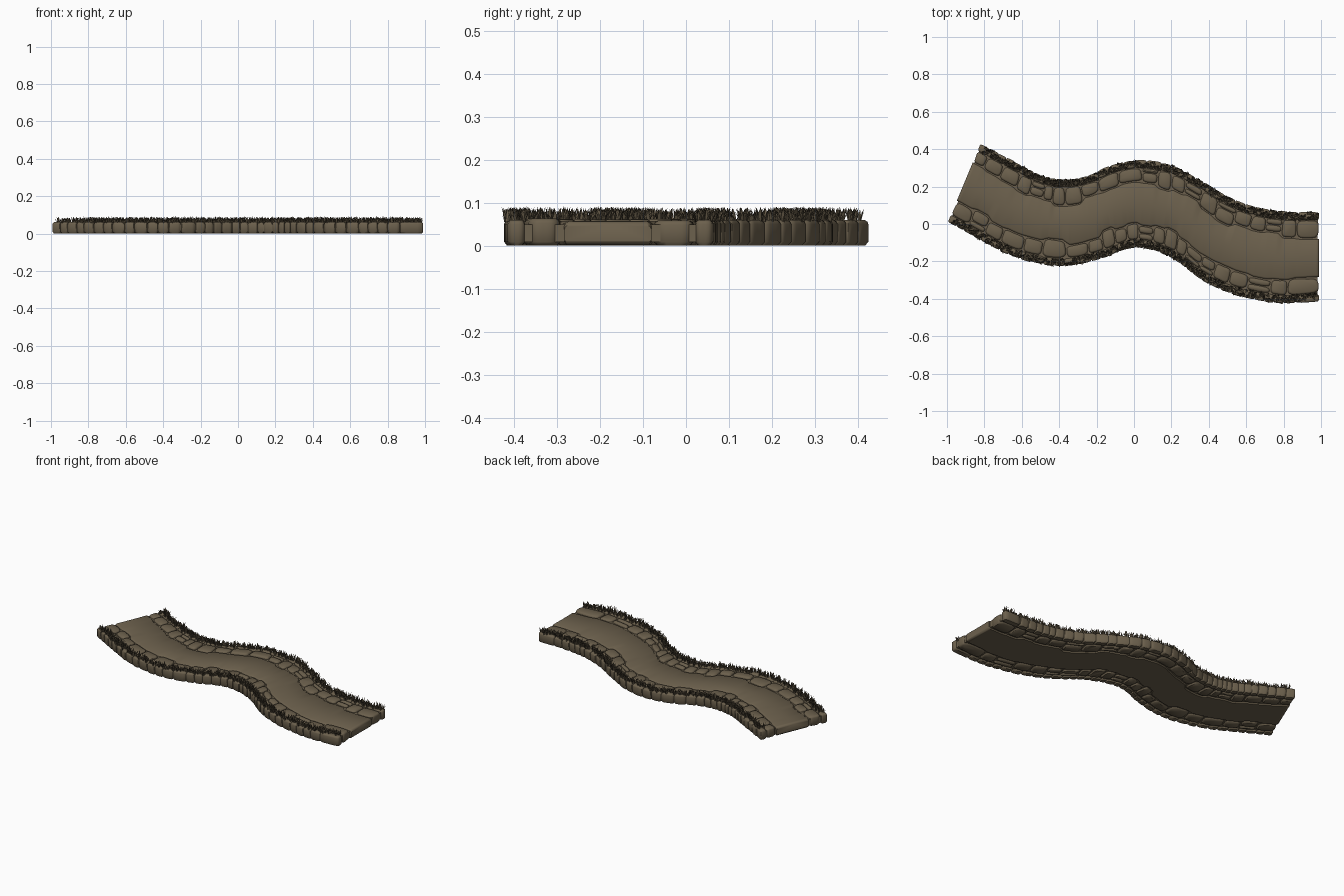
import bpy, math, random
from mathutils import Vector

if "Cube" in bpy.data.objects:
    bpy.data.objects.remove(bpy.data.objects["Cube"])

random.seed(7)
# paired points on the far and near borders of the winding path
FAR = [(-.82, .43), (-.62, .325), (-.50, .265), (-.38, .24), (-.25, .26), (-.12, .315), (.02, .343),
       (.19, .32), (.36, .235), (.50, .15), (.64, .095), (.80, .07), (.99, .065)]
NEAR = [(-.995, .01), (-.80, -.10), (-.62, -.185), (-.38, -.228), (-.17, -.185), (-.06, -.142), (.03, -.128),
        (.14, -.155), (.25, -.215), (.36, -.30), (.52, -.375), (.76, -.425), (.99, -.418)]


def spline(pts, n=50):
    p = [Vector(q) for q in pts]
    p = [2 * p[0] - p[1]] + p + [2 * p[-1] - p[-2]]
    out = []
    for i in range(1, len(p) - 2):
        a, b, c, d = p[i - 1:i + 3]
        for k in range(n):
            t = k / n
            out.append(.5 * (2 * b + (c - a) * t + (2 * a - 5 * b + 4 * c - d) * t * t
                             + (3 * b - a - 3 * c + d) * t ** 3))
    return out + [p[-2]]


F, N = spline(FAR), spline(NEAR)


def arc_table(w):
    c = [N[i].lerp(F[i], w) for i in range(len(F))]
    s = [0.0]
    for i in range(1, len(c)):
        s.append(s[-1] + (c[i] - c[i - 1]).length)
    return [v / s[-1] for v in s]


ARC = arc_table(.5)


def P(u, t, z):
    """u along the path 0..1, t across it 0 (near) .. 1 (far)."""
    u = min(max(u, 0), 1)
    lo, hi = 0, len(ARC) - 1
    while hi - lo > 1:
        m = (lo + hi) // 2
        lo, hi = (m, hi) if ARC[m] <= u else (lo, m)
    k = (u - ARC[lo]) / (ARC[hi] - ARC[lo])
    v = N[lo].lerp(N[hi], k).lerp(F[lo].lerp(F[hi], k), t)
    return (v.x, v.y, z)


def material(name, c):
    m = bpy.data.materials.new(name)
    m.diffuse_color = (*c, 1)
    m.use_nodes = True
    m.node_tree.nodes["Principled BSDF"].inputs["Base Color"].default_value = m.diffuse_color
    return m


STONE = material("earthy stone", (.150, .118, .074))
GRASS = material("dry grass", (.120, .094, .058))


def make(name, verts, faces, mat, angle=None):
    me = bpy.data.meshes.new(name)
    me.from_pydata(verts, [], faces)
    me.materials.append(mat)
    if angle:
        me.shade_smooth()
        me.set_sharp_from_angle(angle=math.radians(angle))
    ob = bpy.data.objects.new(name, me)
    bpy.context.collection.objects.link(ob)
    return ob


def loft(V, Fc, rings):
    """Join equal rings into a closed solid."""
    b, n = len(V), len(rings[0])
    for r in rings:
        V.extend(r)
    for j in range(len(rings) - 1):
        for i in range(n):
            k = (i + 1) % n
            Fc.append((b + j * n + i, b + j * n + k, b + (j + 1) * n + k, b + (j + 1) * n + i))
    Fc.append(tuple(b + i for i in reversed(range(n))))
    Fc.append(tuple(b + (len(rings) - 1) * n + i for i in range(n)))


L, W = 2.17, .48  # approximate real length and width


def stone(V, Fc, u0, u1, t0, t1, top=.062, bev=.007, jit=.0, power=7, n=24):
    cu, cs, ct, ts = (u0 + u1) / 2, (u1 - u0) / 2, (t0 + t1) / 2, (t1 - t0) / 2
    skew = [random.uniform(-jit, jit) for _ in range(4)]
    shape = []
    for i in range(n):
        a = 2 * math.pi * (i + .5) / n
        c, s = math.cos(a), math.sin(a)
        q = (abs(c) ** power + abs(s) ** power) ** (-1 / power)
        x, y = c * q, s * q
        shape.append((x * (1 + skew[0] * y + skew[1] * y * y), y * (1 + skew[2] * x + skew[3] * x * x)))
    rings = []
    for ins, z in ((bev, .002), (0, .010), (0, top - .010), (bev * .35, top - .004), (bev * 1.3, top)):
        fx, fy = 1 - ins / (cs * L), 1 - ins / (ts * W)
        rings.append([P(cu + cs * x * fx, ct + ts * y * fy, z) for x, y in shape])
    loft(V, Fc, rings)


def cuts(step, var):
    u, out = 0, [0]
    while u < 1 - step * 1.3:
        u += step * random.uniform(1 - var, 1 + var)
        out.append(u)
    out[-1] = 1
    return out


# curbs and cobble rows on both borders
inner = {}
for side in (0, 1):
    name = "far" if side else "near"
    m = (lambda a, b: (1 - b, 1 - a)) if side else (lambda a, b: (a, b))
    V, Fc = [], []
    c = cuts(.027, .25)
    for a, b in zip(c, c[1:]):
        stone(V, Fc, a, b, *m(random.uniform(0, .008), .092), top=.061, bev=.006, power=6, n=20)
    make(name + "_curb", V, Fc, STONE, 50)

    V, Fc, edges = [], [], []
    c = cuts(.043, .28)
    g = .0016
    for a, b in zip(c, c[1:]):
        d = random.uniform(.225, .30)
        edges.append(((a + b) / 2, d))
        if random.random() < .18:      # split into two small cobbles
            k = random.uniform(.14, .17)
            stone(V, Fc, a + g, b - g, *m(.100, k), jit=.06, power=4)
            stone(V, Fc, a + g, b - g, *m(k + .008, d), jit=.06, power=4)
        else:
            stone(V, Fc, a + g, b - g, *m(.100, d), top=random.uniform(.059, .064), jit=.07, power=5)
    inner[side] = edges
    make(name + "_cobbles", V, Fc, STONE, 50)


def border(side, u):
    e = inner[side]
    if u <= e[0][0]:
        return e[0][1]
    for (a, d), (b, f) in zip(e, e[1:]):
        if u <= b:
            k = (u - a) / (b - a)
            k = min(max((k - .5) * 3 + .5, 0), 1)
            return d + (f - d) * k
    return e[-1][1]


# trodden middle lane, fitted to the cobbles
rings = []
for i in range(241):
    u = i / 240
    a, b = border(0, u) + .012, 1 - border(1, u) - .012
    e = .008 if i in (0, 240) else 0
    prof = [(a + .012, .003 + e), (a, .012), (a, .046 - e), (a + .006, .053 - e), (a + .022, .058 - e),
            (.5, .057 - e),
            (b - .022, .058 - e), (b - .006, .053 - e), (b, .046 - e), (b, .012), (b - .012, .003 + e)]
    rings.append([P(u, t, z) for t, z in prof])
V, Fc = [], []
loft(V, Fc, rings)
make("middle_lane", V, Fc, STONE, 50)

# core that closes the joints between stones
rings = [[P(.004 + .992 * i / 120, t, z) for t, z in ((.02, .010), (.02, .050), (.98, .050), (.98, .010))]
         for i in range(121)]
V, Fc = [], []
loft(V, Fc, rings)
make("joint_core", V, Fc, STONE)

# grass tufts along both curbs
for side in (0, 1):
    V, Fc = [], []
    for i in range(330):
        u = .012 + .983 * (i + random.random()) / 330
        t = random.uniform(.015, .088)
        x, y, z = P(u, 1 - t if side else t, .056)
        for j in range(6):
            a = random.uniform(0, 2 * math.pi)
            d = Vector((math.cos(a), math.sin(a), 0))
            s = Vector((-d.y, d.x, 0)) * random.uniform(.003, .005)
            h, r = random.uniform(.016, .036), random.uniform(.004, .014)
            o = Vector((x, y, z)) + d * .002
            mid = o + d * r * .45 + Vector((0, 0, h * .6))
            b = len(V)
            V += [o - s, o + s, mid + s * .8, mid - s * .8, o + d * r + Vector((0, 0, h))]
            Fc += [(b, b + 1, b + 2, b + 3), (b + 3, b + 2, b + 4)]
    make(("far" if side else "near") + "_grass", V, Fc, GRASS)
